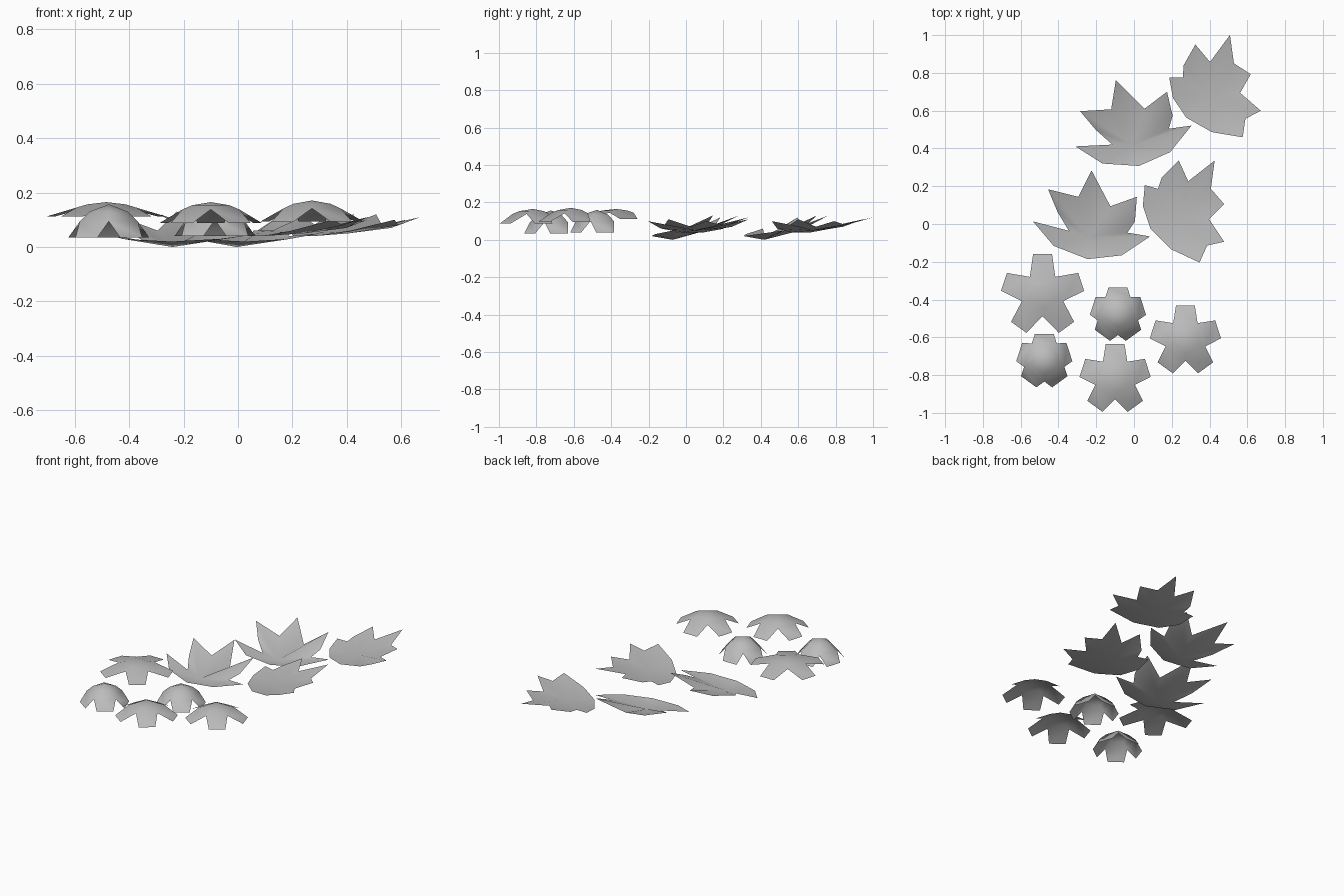
import bpy
import bmesh
import math
from mathutils import Matrix, Vector

cube = bpy.data.objects.get("Cube")
if cube:
    bpy.data.objects.remove(cube, do_unlink=True)

# One plain grey for everything
grey = bpy.data.materials.new("plain_grey")
grey.use_nodes = True
color = (0.5, 0.5, 0.5, 1.0)
grey.diffuse_color = color
grey.node_tree.nodes["Principled BSDF"].inputs["Base Color"].default_value = color


def make_object(name, bm, location, turn=0.0):
    """Turn a bmesh sheet into a smooth shaded object."""
    mesh = bpy.data.meshes.new(name)
    for face in bm.faces:
        face.smooth = True
    bm.to_mesh(mesh)
    bm.free()
    mesh.materials.append(grey)
    obj = bpy.data.objects.new(name, mesh)
    obj.matrix_world = Matrix.Translation(location) @ Matrix.Rotation(math.radians(turn), 4, "Z")
    bpy.context.collection.objects.link(obj)
    return obj


def polar(radius, angle, z):
    return Vector((radius * math.cos(angle), radius * math.sin(angle), z))


def make_flower(name, x, y, apex, notch, tip):
    """Five flat petals around a shallow dome; notch and tip are (radius, height)."""
    bm = bmesh.new()
    half_width = 0.05
    step = math.tau / 5
    top = bm.verts.new((0, 0, apex))
    inner, outer = [], []
    for i in range(5):
        angle = math.pi / 2 + (i - 0.5) * step
        shoulder_z = apex - 0.42 * (apex - notch[1])
        inner.append(bm.verts.new(polar(notch[0] * 0.65, angle, shoulder_z)))
        outer.append(bm.verts.new(polar(notch[0], angle, notch[1])))
    for i in range(5):
        j = (i + 1) % 5
        bm.faces.new((top, inner[i], inner[j]))
        bm.faces.new((inner[i], outer[i], outer[j], inner[j]))
        # Petal
        angle = math.pi / 2 + i * step
        middle = polar(tip[0], angle, tip[1])
        side = polar(half_width, angle + math.pi / 2, 0)
        right = bm.verts.new(middle - side)
        left = bm.verts.new(middle + side)
        bm.faces.new((outer[i], right, left, outer[j]))
    return make_object(name, bm, (x, y, 0))


def make_leaf(name, center, outline, x, y, turn):
    """Cupped leaf: a fan from the low middle to a clockwise outline, in hundredths."""
    bm = bmesh.new()
    hub = bm.verts.new(Vector(center) / 100)
    rim = [bm.verts.new(Vector(point) / 100) for point in outline]
    for a, b in zip(rim, rim[1:] + rim[:1]):
        bm.faces.new((hub, b, a))
    return make_object(name, bm, (x, y, 0), turn)


# Open flowers
make_flower("open_flower_back", -0.484, -0.373, 0.165, (0.115, 0.145), (0.215, 0.112))
make_flower("open_flower_front", -0.10, -0.818, 0.165, (0.11, 0.138), (0.182, 0.088))
make_flower("open_flower_left", 0.272, -0.614, 0.171, (0.11, 0.142), (0.182, 0.094))

# Half-closed flowers
make_flower("closed_flower_middle", -0.085, -0.476, 0.16, (0.112, 0.1), (0.14, 0.04))
make_flower("closed_flower_right", -0.475, -0.722, 0.157, (0.112, 0.094), (0.14, 0.035))

# Broad five-pointed leaves
broad_center = (-1.6, -4.5, 0)
broad_outline = [
    (0, 31, 13), (10, 12, 5), (24, 17, 13), (23, 4, 7), (19, -2, 4),
    (31, -4, 5), (16, -14, 3), (-2, -16, 2), (-20, -9, 3), (-31, 4, 6),
    (-12, -1, 2), (-18, 9, 6), (-23, 21, 12), (-7, 17, 6),
]
for name, x, y, turn in (("broad_leaf_front", -0.225, -0.026, 0),
                         ("broad_leaf_back", -0.003, 0.466, 17.5)):
    make_leaf(name, broad_center, broad_outline, x, y, turn)

# Ragged leaves with more points
ragged_center = (-2.6, -1.6, 5)
ragged_outline = [
    (16, 27, 12), (14, 12, 8), (21, 4, 10), (13, -4, 7), (21, -16, 11),
    (12, -18, 8), (8, -27, 10), (-7, -20, 6), (-18, -9, 4), (-22, 3, 4),
    (-21, 14, 6), (-14, 12, 6), (-12, 18, 7), (-3, 27, 11), (2, 16, 8),
]
for name, x, y, turn in (("ragged_leaf_front", 0.267, 0.066, 0),
                         ("ragged_leaf_back", 0.426, 0.698, 15.5)):
    make_leaf(name, ragged_center, ragged_outline, x, y, turn)
